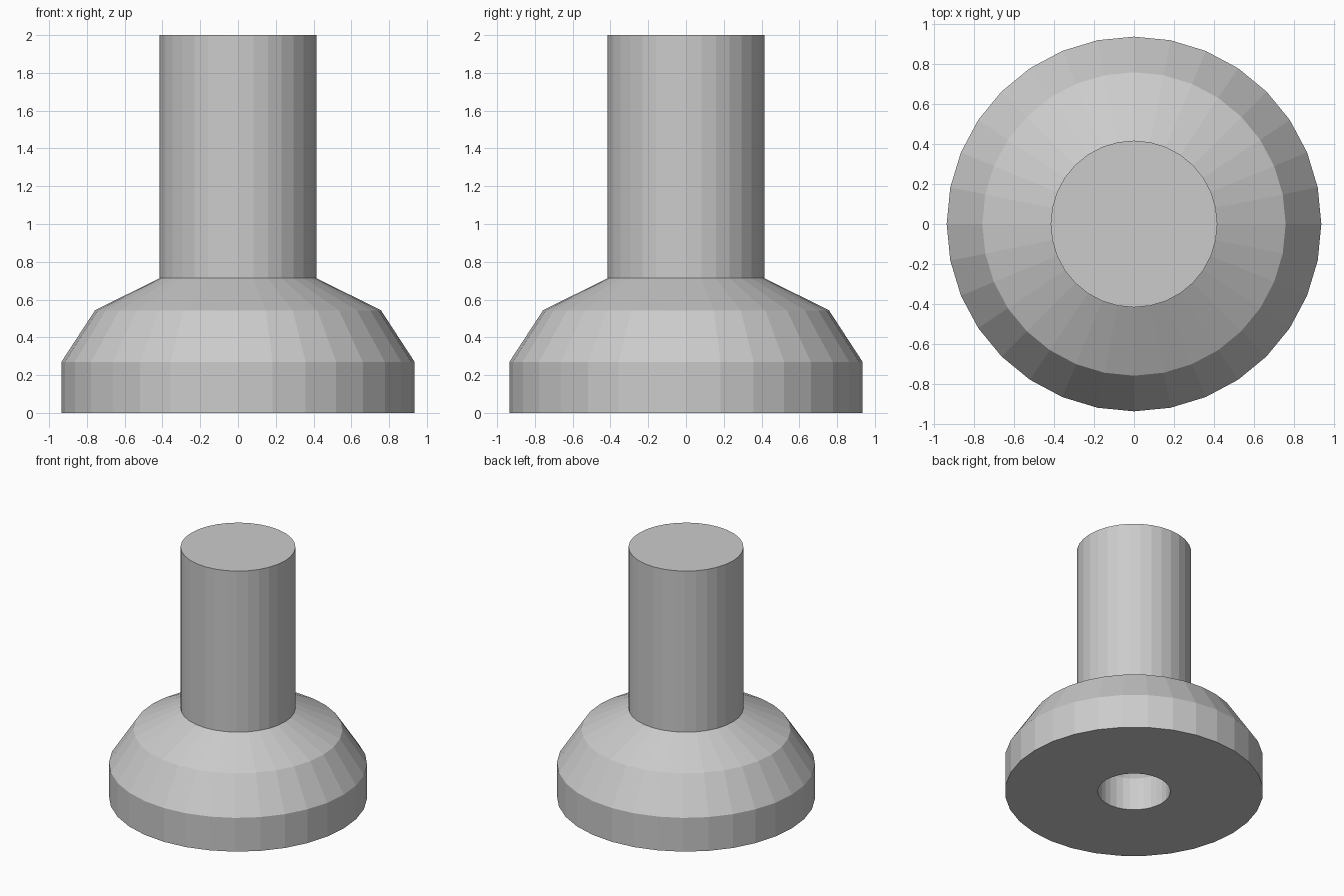
import bpy, bmesh
from math import cos, sin, tau

if "Cube" in bpy.data.objects:
    bpy.data.objects.remove(bpy.data.objects["Cube"])

SIDES = 32


def lathe(name, profile):
    """Revolve (radius, z) points about z; zero radius makes a pole."""
    bm = bmesh.new()
    rings = []
    for r, z in profile:
        if r == 0:
            rings.append([bm.verts.new((0, 0, z))] * SIDES)
        else:
            rings.append([bm.verts.new((r * cos(tau * i / SIDES),
                                        r * sin(tau * i / SIDES), z))
                          for i in range(SIDES)])
    for a, b in zip(rings, rings[1:]):
        for i in range(SIDES):
            j = (i + 1) % SIDES
            corners = list(dict.fromkeys((a[i], a[j], b[j], b[i])))
            bm.faces.new(corners)
    bmesh.ops.recalc_face_normals(bm, faces=bm.faces)
    mesh = bpy.data.meshes.new(name)
    bm.to_mesh(mesh)
    bm.free()
    obj = bpy.data.objects.new(name, mesh)
    bpy.context.collection.objects.link(obj)
    return obj


# One turned body: bottom socket, flared foot, stem and flat top
lathe("flanged_peg", [
    (0, 0.48), (0.16, 0.42), (0.263, 0.26), (0.263, 0),   # socket
    (0.935, 0), (0.935, 0.27), (0.757, 0.543),            # foot
    (0.416, 0.713), (0.416, 2), (0, 2),                   # stem
])
